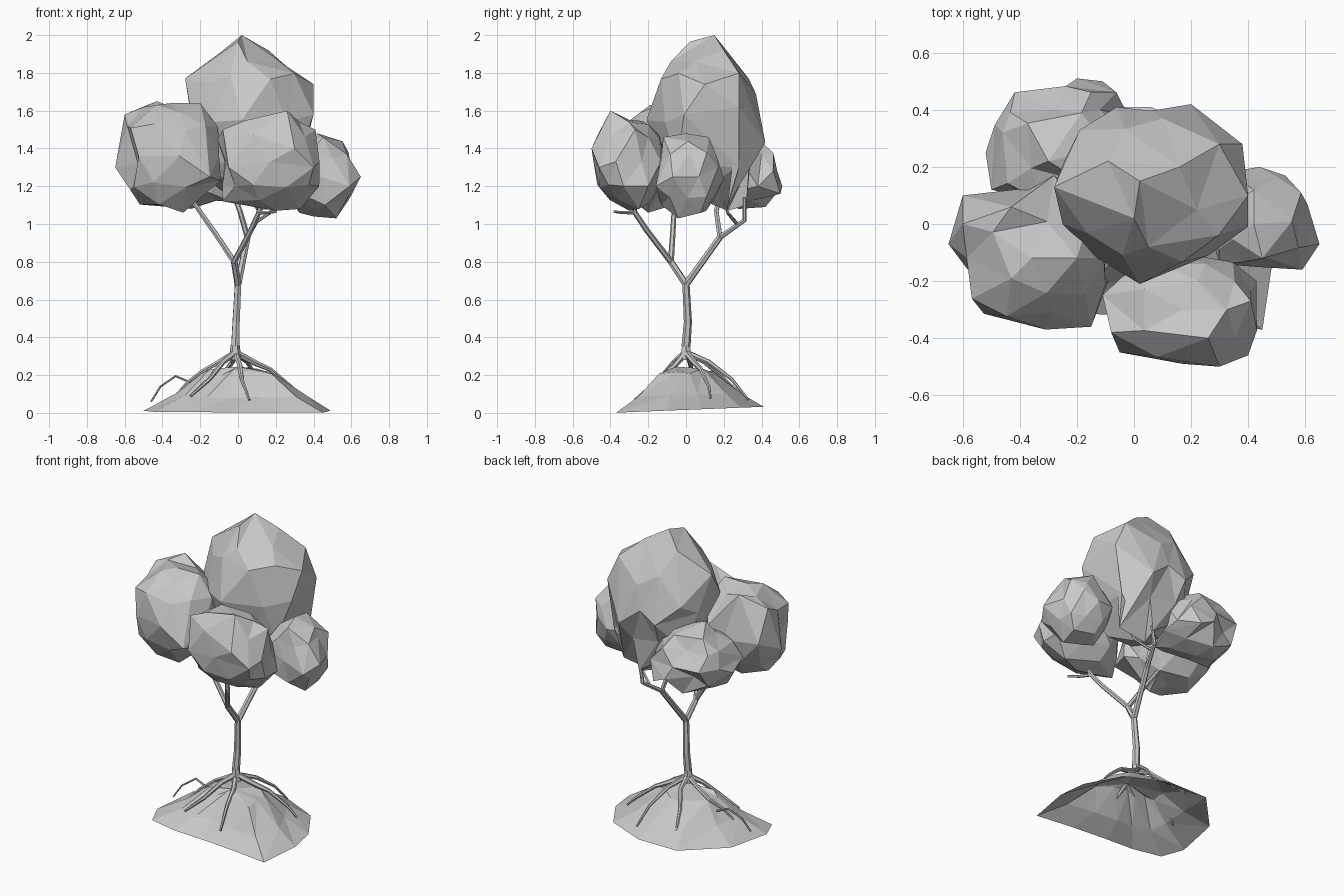
import bpy, bmesh, math, random
from mathutils import Vector

if "Cube" in bpy.data.objects:
    bpy.data.objects.remove(bpy.data.objects["Cube"])

GREY = (0.58, 0.58, 0.58, 1)
grey = bpy.data.materials.new("plain grey")
grey.use_nodes = True
grey.diffuse_color = GREY
grey.node_tree.nodes["Principled BSDF"].inputs["Base Color"].default_value = GREY


def add_object(name, data):
    obj = bpy.data.objects.new(name, data)
    data.materials.append(grey)
    bpy.context.collection.objects.link(obj)
    return obj


def add_mesh(name, bm):
    bmesh.ops.recalc_face_normals(bm, faces=bm.faces)
    mesh = bpy.data.meshes.new(name)
    bm.to_mesh(mesh)
    bm.free()
    return add_object(name, mesh)


def foliage(name, centre, radii, seed, tips):
    """Faceted boulder of leaves; the nearest corners are pulled out to the tips."""
    rng = random.Random(seed)
    centre = Vector(centre)
    bm = bmesh.new()
    bmesh.ops.create_icosphere(bm, subdivisions=2, radius=1)
    free = list(bm.verts)
    direction = {v: v.co.copy() for v in free}
    for v in free:
        squared = [math.copysign(abs(c) ** 0.85, c) * r for c, r in zip(v.co, radii)]
        v.co = centre + Vector(squared) * rng.uniform(0.87, 1.0)
    for tip in tips:
        offset = Vector(tip) - centre
        aim = Vector([o / r for o, r in zip(offset, radii)]).normalized()
        nearest = max(free, key=lambda v: direction[v].dot(aim))
        nearest.co = tip
        free.remove(nearest)
    return add_mesh(name, bm)


def tubes(name, paths):
    """Six-sided tapering limbs; each path is a start radius, end radius and points."""
    curve = bpy.data.curves.new(name, "CURVE")
    curve.dimensions = "3D"
    curve.bevel_depth = 1
    curve.bevel_resolution = 1
    curve.use_fill_caps = True
    for start, end, points in paths:
        spline = curve.splines.new("POLY")
        spline.points.add(len(points) - 1)
        for i, (p, co) in enumerate(zip(spline.points, points)):
            p.co = (*co, 1)
            p.radius = start + (end - start) * i / (len(points) - 1)
    obj = add_object(name, curve)
    # Turn the curve into a flat-shaded mesh
    mesh = bpy.data.meshes.new_from_object(obj.evaluated_get(bpy.context.evaluated_depsgraph_get()))
    bpy.data.objects.remove(obj)
    for poly in mesh.polygons:
        poly.use_smooth = False
    mesh.materials.clear()
    return add_object(name, mesh)


# Leaf clumps
foliage("left_foliage", (-.36, -.12, 1.36), (.28, .25, .30), 3, [
    (-.6, 0, 1.58), (-.43, .06, 1.65), (-.2, -.12, 1.64), (-.65, -.07, 1.3),
    (-.53, -.23, 1.32), (-.31, -.37, 1.36), (-.15, -.36, 1.25), (-.29, -.2, 1.06),
    (-.6, .1, 1.38), (-.28, .17, 1.45), (-.43, -.19, 1.63), (-.09, -.2, 1.23),
    (-.57, -.17, 1.18)])
foliage("top_foliage", (.06, .12, 1.54), (.33, .29, .45), 8, [
    (.02, .15, 2), (0, .02, 1.965), (-.28, .13, 1.77), (.22, .05, 1.86),
    (.4, .1, 1.74), (.02, -.21, 1.55), (.2, .42, 1.43), (.38, .28, 1.62),
    (.1, .22, 1.07), (-.06, .41, 1.48), (.16, .2, 1.92), (.3, .22, 1.1),
    (.1, .37, 1.69), (.12, .32, 1.1), (.33, .28, 1.3), (.05, -.08, 1.86),
    (-.25, 0, 1.6), (-.19, .33, 1.6), (.4, -.01, 1.58)])
foliage("front_foliage", (.17, -.3, 1.33), (.28, .2, .25), 5, [
    (.26, -.4, 1.6), (.41, -.27, 1.5), (-.11, -.25, 1.45), (.3, -.5, 1.4),
    (-.05, -.45, 1.3), (.43, -.33, 1.2), (-.08, -.3, 1.12), (.2, -.3, 1.07),
    (.4, -.46, 1.3), (.43, -.2, 1.2), (.25, -.14, 1.45), (-.08, -.38, 1.5),
    (.33, -.25, 1.08)])
foliage("right_foliage", (.44, .01, 1.25), (.2, .18, .22), 11, [
    (.65, -.07, 1.25), (.57, .02, 1.38), (.42, .0, 1.48), (.44, .2, 1.24),
    (.52, -.04, 1.03), (.4, 0, 1.04), (.59, -.16, 1.2), (.3, -.14, 1.3),
    (.45, -.12, 1.46), (.42, .12, 1.46), (.46, -.13, 1.1), (.53, .17, 1.3),
    (.32, .18, 1.25)])
foliage("back_foliage", (-.24, .27, 1.28), (.28, .23, .20), 14, [
    (-.2, .51, 1.2), (-.11, .5, 1.16), (-.52, .25, 1.23), (-.5, .12, 1.28),
    (-.46, .32, 1.38), (-.12, .4, 1.37), (-.3, .22, 1.5), (-.25, .28, 1.08),
    (-.35, .41, 1.22), (-.28, .4, 1.37), (-.02, .38, 1.2), (-.04, .15, 1.12),
    (-.27, .42, 1.09), (-.43, .18, 1.11)])

# Trunk and forking branches
fork, low_fork, high_fork = (0, 0, .68), (-.02, -.08, .8), (.05, .18, .93)
crown, elbow = (-.015, 0, .32), (.07, -.21, .97)
tubes("trunk", [(.034, .024, [(-.015, 0, .28), (-.015, 0, .36)]),
                (.024, .019, [(-.015, 0, .35), (-.01, .01, .48), fork])])
tubes("branches", [
    (.019, .018, [fork, low_fork]),
    (.016, .013, [low_fork, (-.12, -.07, .95), (-.24, -.06, 1.12)]),
    (.016, .013, [low_fork, elbow, (.11, -.27, 1.06), (.14, -.29, 1.14)]),
    (.011, .007, [(.11, -.27, 1.06), (.15, -.33, 1.06), (.2, -.38, 1.065)]),
    (.019, .017, [fork, high_fork]),
    (.015, .013, [high_fork, (.01, .16, 1.07), (-.02, .18, 1.15)]),
    (.015, .01, [high_fork, (.1, .31, 1.02), (.12, .31, 1.14)]),
    (.01, .007, [(.08, .27, 1), (.17, .22, 1.06), (.2, .2, 1.12)])])

# Exposed roots spreading down over the mound
tubes("roots", [
    (.019, .007, [crown, (-.08, -.06, .27), (-.15, -.14, .18), (-.25, -.2, .09)]),
    (.019, .006, [crown, (.1, .05, .26), (.17, .08, .23), (.28, .12, .14), (.34, .13, .08)]),
    (.018, .007, [crown, (.01, -.06, .25), (.02, -.14, .18), (.06, -.27, .07)]),
    (.018, .007, [crown, (-.03, .1, .27), (-.09, .19, .19), (-.14, .31, .08)]),
    (.016, .006, [crown, (.05, .12, .27), (.1, .24, .18), (.13, .33, .07)]),
    (.016, .006, [crown, (-.1, .02, .27), (-.19, .03, .22), (-.27, -.01, .16), (-.34, -.04, .08)]),
    (.007, .005, [(-.25, .03, .16), (-.33, .03, .195), (-.41, 0, .14), (-.46, -.02, .06)])])

# Earth mound: an open shell, shrinking rings up to a peak
rim = [(-.5, -.13), (-.44, -.27), (-.25, -.31), (-.05, -.32), (.2, -.34), (.45, -.37),
       (.49, -.1), (.46, .08), (.33, .29), (.06, .41), (-.22, .41), (-.45, .17)]
rng = random.Random(4)
bm = bmesh.new()
rings = []
for scale, height in ((1, .016), (.68, .1), (.36, .222)):
    wobble = 0 if scale == 1 else .025
    rings.append([bm.verts.new((x * scale + rng.uniform(-wobble, wobble),
                                y * scale + rng.uniform(-wobble, wobble),
                                height + y * .04 * scale + rng.uniform(-wobble, wobble) * .6))
                  for x, y in rim])
peak = bm.verts.new((0, -.05, .245))
count = len(rim)
for i in range(count):
    j = (i + 1) % count
    for outer, inner in zip(rings, rings[1:]):
        bm.faces.new((outer[i], outer[j], inner[j]))
        bm.faces.new((outer[i], inner[j], inner[i]))
    bm.faces.new((rings[-1][i], rings[-1][j], peak))
add_mesh("earth_mound", bm)
